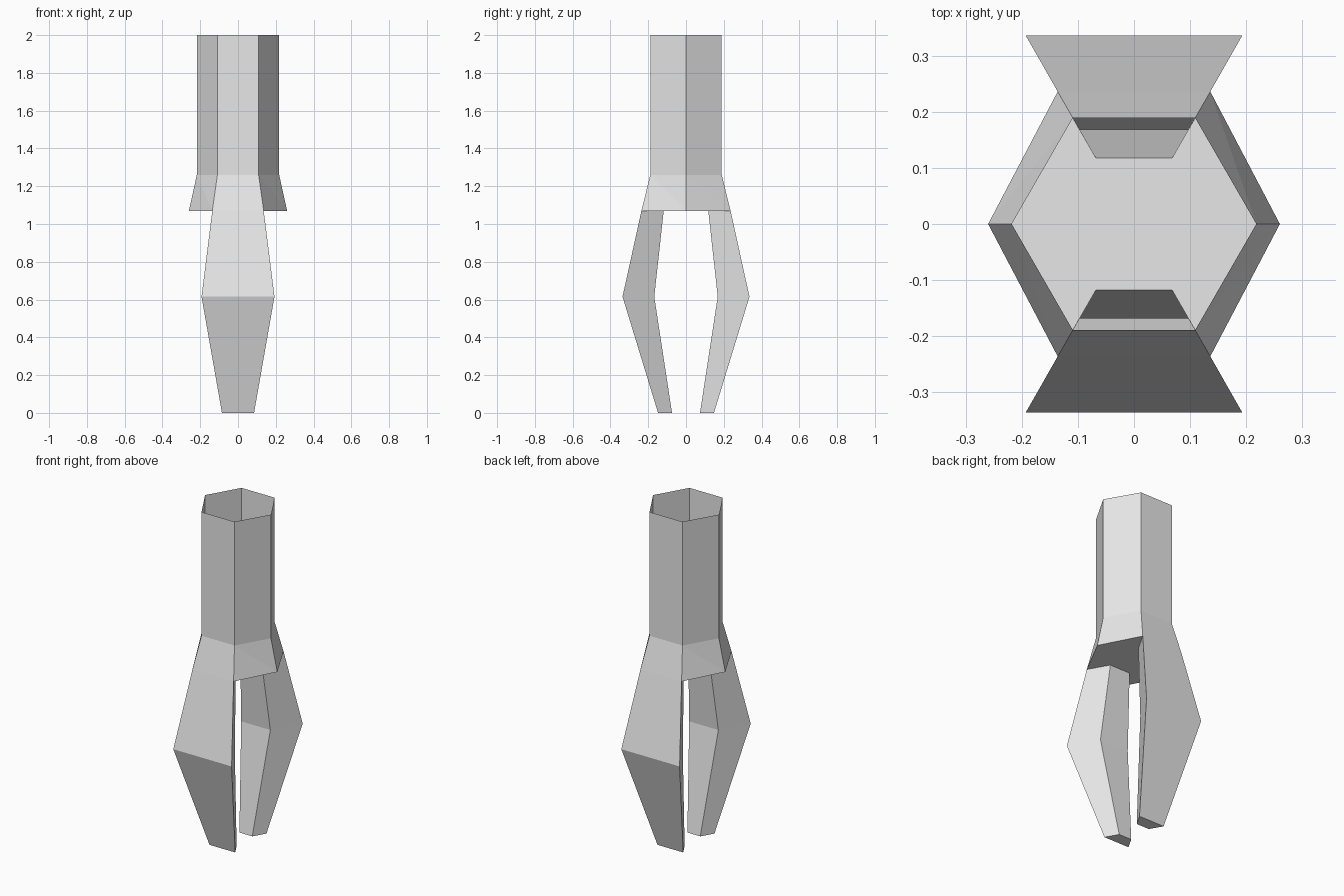
import bpy, bmesh
from math import pi
from mathutils import Matrix

cube = bpy.data.objects.get("Cube")
if cube:
    bpy.data.objects.remove(cube)

grey = bpy.data.materials.new("light_grey")
grey.use_nodes = True
grey.diffuse_color = (0.8, 0.8, 0.8, 1)
grey.node_tree.nodes["Principled BSDF"].inputs["Base Color"].default_value = (0.8, 0.8, 0.8, 1)


def make_object(name, bm):
    mesh = bpy.data.meshes.new(name)
    bm.to_mesh(mesh)
    bm.free()
    mesh.materials.append(grey)
    obj = bpy.data.objects.new(name, mesh)
    bpy.context.collection.objects.link(obj)
    return obj


def hex_ring(bm, tip, x, y, z):
    """Six-sided ring, counter-clockwise, starting at +x."""
    pts = [(tip, 0), (x, y), (-x, y), (-tip, 0), (-x, -y), (x, -y)]
    return [bm.verts.new((px, py, z)) for px, py in pts]


# Socket: open hexagonal tube, flared collar, floor left open above the prongs
bm = bmesh.new()
rim = hex_ring(bm, 0.218, 0.109, 0.189, 2.0)
neck = hex_ring(bm, 0.218, 0.109, 0.189, 1.26)
collar = hex_ring(bm, 0.26, 0.136, 0.236, 1.07)
core = hex_ring(bm, 0.13, 0.068, 0.118, 1.07)
for i in range(6):
    j = (i + 1) % 6
    bm.faces.new((rim[i], neck[i], neck[j], rim[j]))
    bm.faces.new((neck[i], collar[i], collar[j]))
    bm.faces.new((neck[i], collar[j], neck[j]))
    if i not in (1, 4):
        bm.faces.new((collar[i], core[i], core[j], collar[j]))
bm.faces.new(core[::-1])
make_object("socket", bm)

# Prongs: hollow tapering claws whose inner side is half the outer size
for name, angle in (("front_prong", 0), ("back_prong", pi)):
    bm = bmesh.new()
    rings = []
    for x, y, z in ((0.136, 0.236, 1.07), (0.193, 0.336, 0.615), (0.085, 0.148, 0)):
        pts = [(-x, -y), (x, -y), (x / 2, -y / 2), (-x / 2, -y / 2)]
        rings.append([bm.verts.new((px, py, z)) for px, py in pts])
    for upper, lower in zip(rings, rings[1:]):
        for i in range(4):
            j = (i + 1) % 4
            bm.faces.new((upper[i], lower[i], lower[j], upper[j]))
    bm.faces.new(rings[-1][::-1])
    bm.transform(Matrix.Rotation(angle, 4, "Z"))
    make_object(name, bm)
